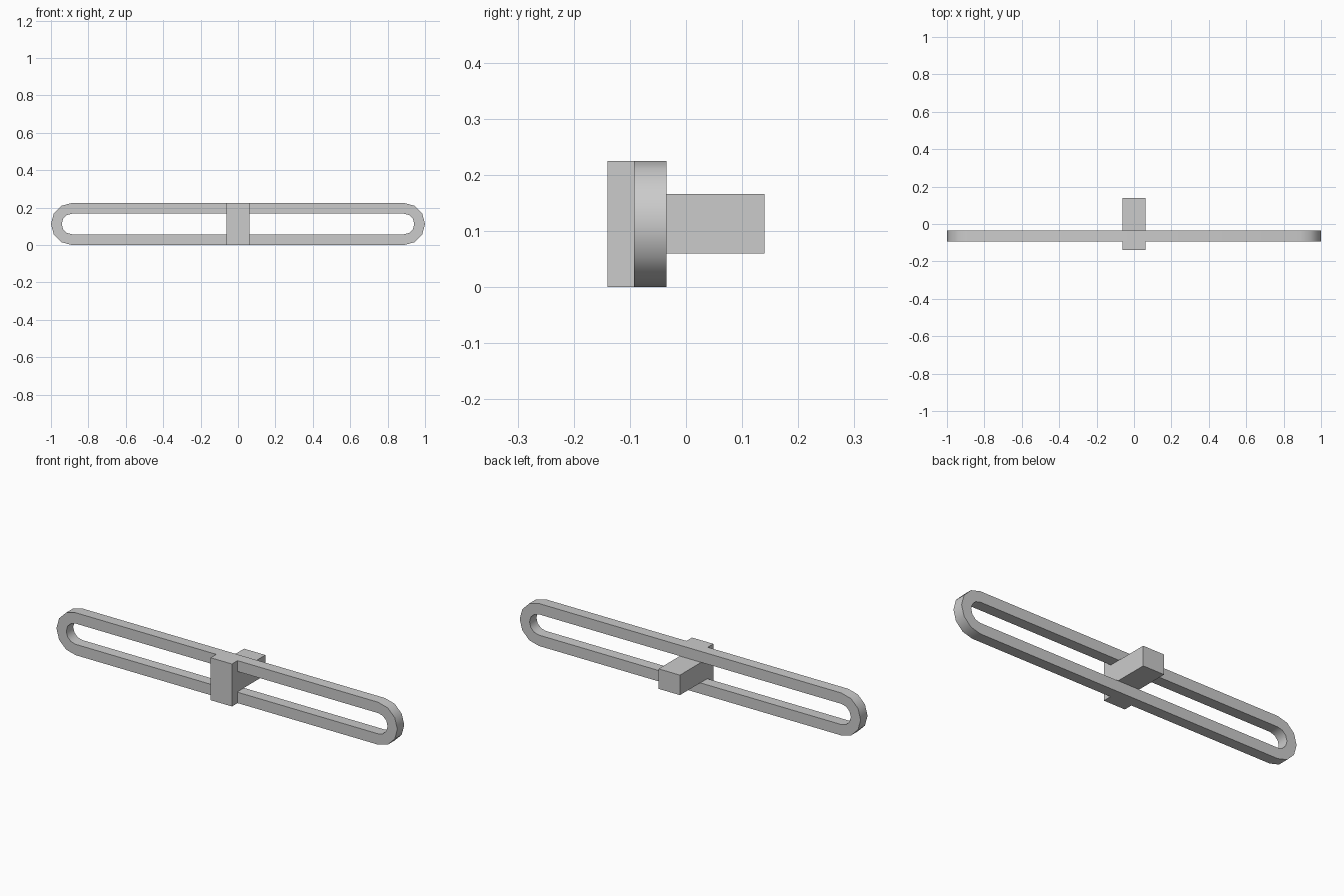
import bpy, math

if "Cube" in bpy.data.objects:
    bpy.data.objects.remove(bpy.data.objects["Cube"])

MID_Z = 0.1125      # centre height of the ring
END_X = 0.8875      # centre of each rounded end
SEGS = 6            # sides per rounded end


def add_mesh(name, verts, faces):
    mesh = bpy.data.meshes.new(name)
    mesh.from_pydata(verts, [], faces)
    mesh.update()
    obj = bpy.data.objects.new(name, mesh)
    bpy.context.collection.objects.link(obj)
    return obj


def stadium(radius):
    pts = []
    for side, start in ((1, -90), (-1, 90)):
        for i in range(SEGS + 1):
            a = math.radians(start + 180 * i / SEGS)
            pts.append((side * END_X + radius * math.cos(a), MID_Z + radius * math.sin(a)))
    return pts


# Elongated ring: outer and inner loops at the front and back
loops = [(0.1125, -0.093), (0.1125, -0.035), (0.055, -0.035), (0.055, -0.093)]
verts = [(x, y, z) for r, y in loops for x, z in stadium(r)]
n = 2 * (SEGS + 1)
faces = []
for k in range(4):
    a, b = k * n, (k + 1) % 4 * n
    for i in range(n):
        j = (i + 1) % n
        faces.append((a + i, a + j, b + j, b + i))
ring = add_mesh("slotted_ring", verts, faces)
bpy.context.view_layer.objects.active = ring
ring.select_set(True)
bpy.ops.object.shade_smooth_by_angle(angle=math.radians(35))

# T-shaped mount: front plate with a stem running back through the slot
profile = [(-0.14, 0), (-0.093, 0), (-0.093, 0.06), (0.14, 0.06),
           (0.14, 0.166), (-0.093, 0.166), (-0.093, 0.225), (-0.14, 0.225)]
m = len(profile)
verts = [(x, y, z) for x in (-0.0625, 0.0625) for y, z in profile]
faces = [tuple(reversed(range(m))), tuple(range(m, 2 * m))]
faces += [(i, (i + 1) % m, (i + 1) % m + m, i + m) for i in range(m)]
add_mesh("t_mount", verts, faces)
